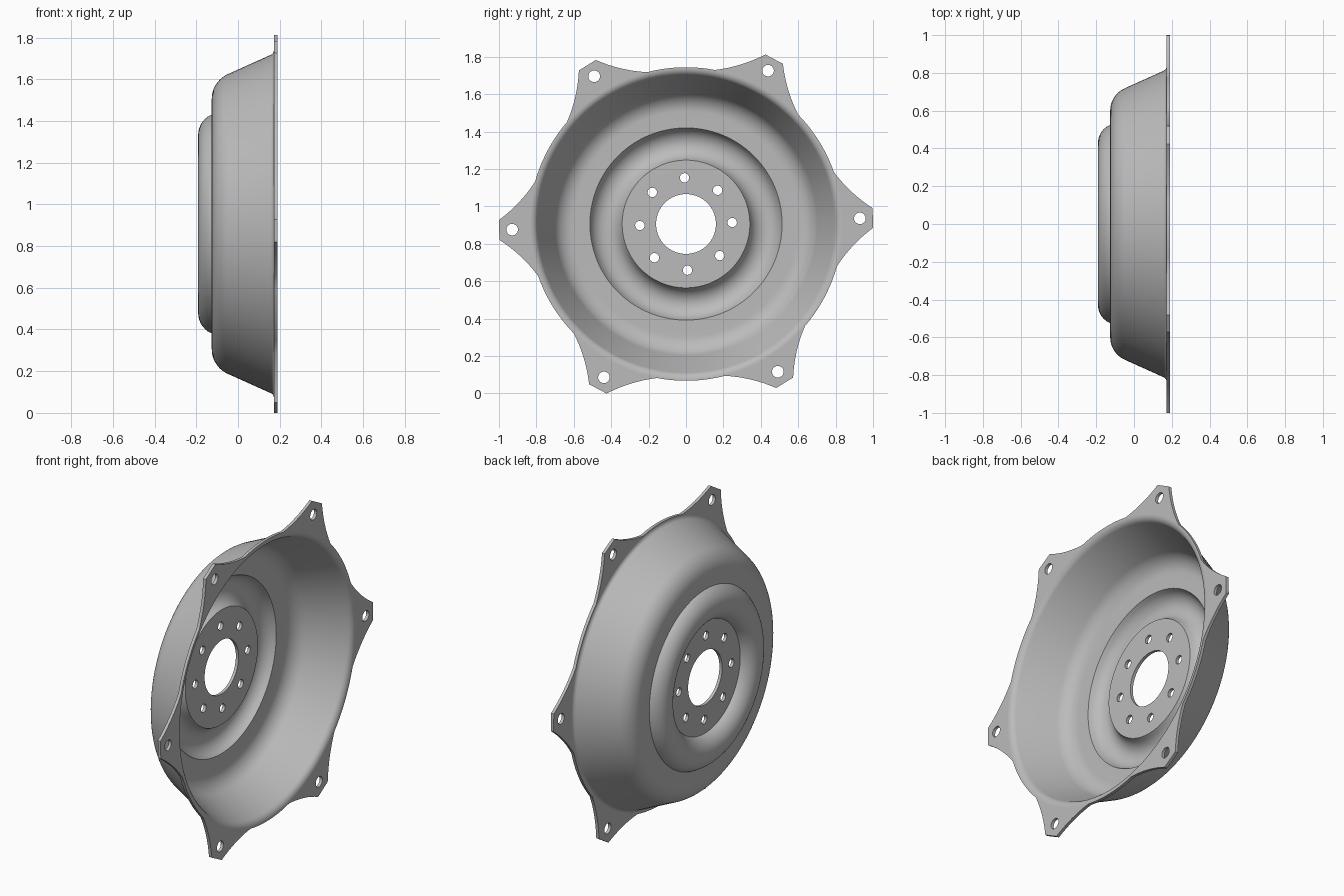
import bpy, bmesh
from math import sin, cos, tan, radians, pi, atan2, sqrt
from mathutils import Vector

if "Cube" in bpy.data.objects:
    bpy.data.objects.remove(bpy.data.objects["Cube"], do_unlink=True)

AXIS_Z = 0.906          # height of the wheel axis
TURN = radians(1.86)    # small twist of the ears and bolt circle
SEGMENTS = 144
SHEET = 0.018
FLOOR, FLANGE = -0.126, 0.172
RIM, HUB_SEAM = 0.838, 0.30


def place(u, v, x, angle=0.0):
    """Put wheel-plane point (u, v), turned by angle, at depth x."""
    a = angle + TURN
    return Vector((x, u * cos(a) - v * sin(a),
                   AXIS_Z + u * sin(a) + v * cos(a)))


def circle(u, v, radius, count):
    return [(u + radius * cos(2 * pi * i / count),
             v + radius * sin(2 * pi * i / count)) for i in range(count)]


def arc(cx, cr, radius, start, end, steps):
    """Profile arc as (depth, radius) pairs."""
    return [(cx + radius * cos(start + (end - start) * i / steps),
             cr + radius * sin(start + (end - start) * i / steps))
            for i in range(steps + 1)]


def fill_plate(bm, loops, x, angle=0.0):
    """Flat sheet bounded by the first loop, with the others as holes."""
    edges = []
    for loop in loops:
        verts = [bm.verts.new(place(u, v, x, angle)) for u, v in loop]
        edges += [bm.edges.new((a, b))
                  for a, b in zip(verts, verts[1:] + verts[:1])]
    bmesh.ops.triangle_fill(bm, edges=edges, use_beauty=True)


# Dish profile: hub edge, half-round bulge, floor, sloped wall, rim
profile = [(FLOOR, HUB_SEAM)]
half, depth, mid = 0.0975, 0.065, 0.4275
bulge_r = (half ** 2 + depth ** 2) / (2 * depth)
spread = atan2(half, bulge_r - depth)
profile += arc(FLOOR - depth + bulge_r, mid, bulge_r, pi + spread, pi - spread, 20)

slope = atan2(0.45, 1.0)
bend = pi / 2 - slope
corner_r, big, small = 0.684, 0.13, 0.025
profile += arc(FLOOR + big, corner_r - big * tan(bend / 2), big, pi, pi - bend, 12)
top_r = corner_r + (FLANGE - FLOOR) * 0.45
profile += arc(FLANGE - small, top_r + small * tan(bend / 2), small, -bend, 0, 6)
profile.append((FLANGE, RIM))

bm = bmesh.new()
verts = [bm.verts.new(place(r, 0, x)) for x, r in profile]
edges = [bm.edges.new(pair) for pair in zip(verts, verts[1:])]
bmesh.ops.spin(bm, geom=verts + edges, cent=(0, 0, AXIS_Z), axis=(1, 0, 0),
               angle=2 * pi, steps=SEGMENTS, use_merge=True)

# Hub with centre bore and eight bolt holes
hub = [circle(0, 0, HUB_SEAM, SEGMENTS), circle(0, 0, 0.16, 64)]
for i in range(8):
    a = i * pi / 4
    hub.append(circle(0.247 * cos(a), 0.247 * sin(a), 0.025, 24))
fill_plate(bm, hub, FLOOR)

# Six mounting ears around the rim
step = 2 * pi / SEGMENTS
root = [(RIM * cos(i * step), RIM * sin(i * step)) for i in range(-7, 8)]
tip = Vector((0.9995, 0.053))
base = Vector(root[-1])
control = (tip + base) / 2 - Vector((0.018, 0.018))
side = []
for i in range(1, 9):
    t = i / 8
    side.append(tuple(base * (1 - t) ** 2 + control * 2 * t * (1 - t) + tip * t * t))
outline = root + side + [(u, -v) for u, v in reversed(side)]
for i in range(6):
    fill_plate(bm, [outline, circle(0.93, 0, 0.031, 28)], FLANGE, i * pi / 3)

# Weld the sheet and face it outwards
bmesh.ops.remove_doubles(bm, verts=bm.verts[:], dist=0.0002)
bmesh.ops.recalc_face_normals(bm, faces=bm.faces[:])
if sum(f.normal.x * f.calc_area() for f in bm.faces) > 0:
    bmesh.ops.reverse_faces(bm, faces=bm.faces[:])
mesh = bpy.data.meshes.new("wheel_disc")
bm.to_mesh(mesh)
bm.free()

disc = bpy.data.objects.new("wheel_disc", mesh)
bpy.context.collection.objects.link(disc)

# Plain grey metal
grey = bpy.data.materials.new("grey_metal")
grey.use_nodes = True
colour = (0.5, 0.5, 0.5, 1.0)
grey.diffuse_color = colour
grey.node_tree.nodes["Principled BSDF"].inputs["Base Color"].default_value = colour
mesh.materials.append(grey)

# Sheet thickness towards the open side
solid = disc.modifiers.new("sheet_thickness", "SOLIDIFY")
solid.thickness = SHEET
solid.offset = -1
solid.use_even_offset = True

bpy.ops.object.select_all(action="DESELECT")
disc.select_set(True)
bpy.context.view_layer.objects.active = disc
bpy.ops.object.modifier_apply(modifier=solid.name)
bpy.ops.object.shade_smooth_by_angle(angle=radians(30))
